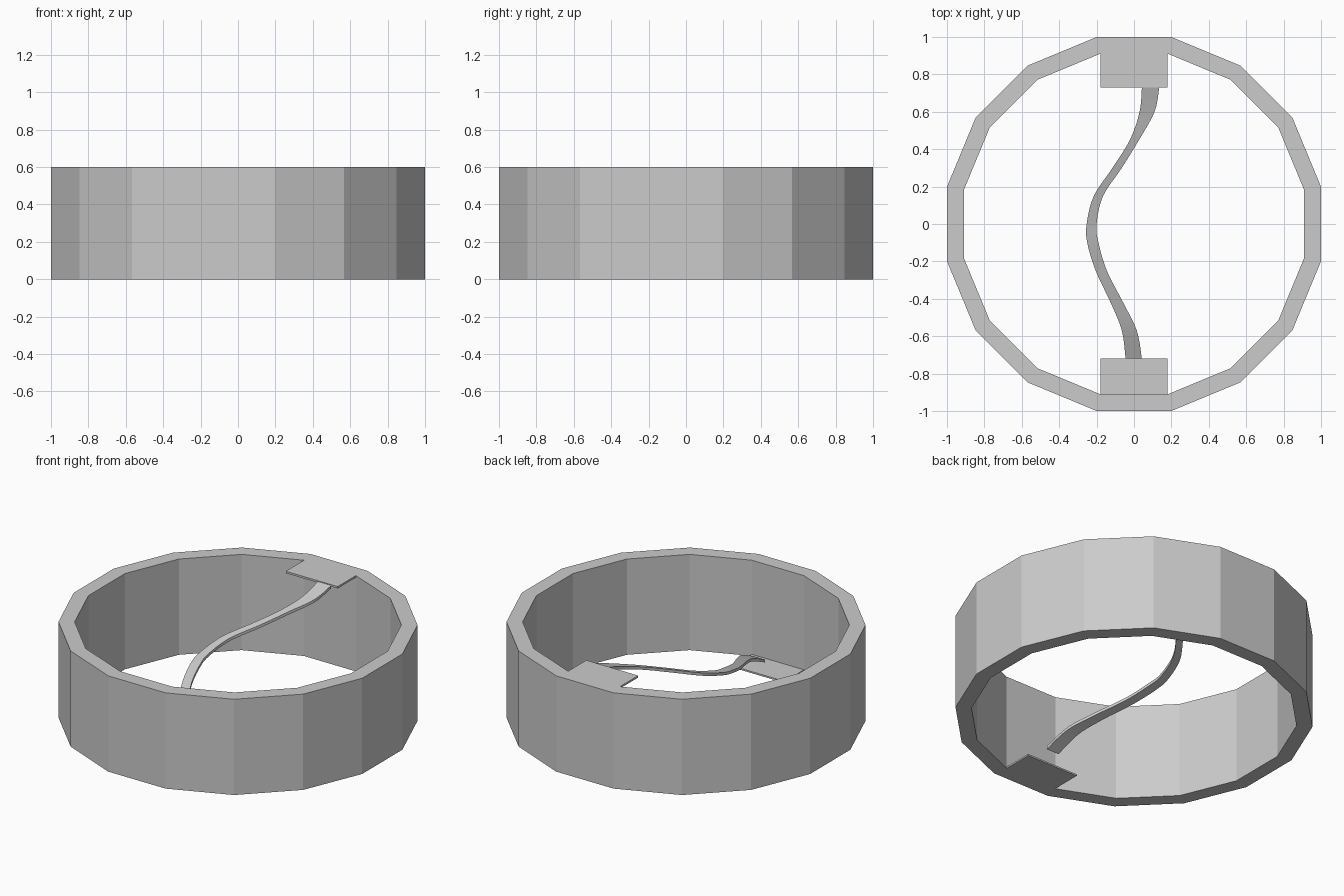
import bpy, bmesh, math

if "Cube" in bpy.data.objects:
    bpy.data.objects.remove(bpy.data.objects["Cube"])

grey = bpy.data.materials.new("light_grey")
grey.diffuse_color = (0.6, 0.6, 0.6, 1)
grey.use_nodes = True
grey.node_tree.nodes["Principled BSDF"].inputs["Base Color"].default_value = grey.diffuse_color


def finish(name, bm):
    bmesh.ops.recalc_face_normals(bm, faces=bm.faces)
    me = bpy.data.meshes.new(name)
    bm.to_mesh(me)
    bm.free()
    me.materials.append(grey)
    ob = bpy.data.objects.new(name, me)
    bpy.context.collection.objects.link(ob)
    return ob


def loft(name, sections, closed=False):
    """Join four-point cross-sections into a solid."""
    bm = bmesh.new()
    rows = [[bm.verts.new(p) for p in s] for s in sections]
    n = len(rows)
    for i in range(n if closed else n - 1):
        a, b = rows[i], rows[(i + 1) % n]
        for k in range(4):
            m = (k + 1) % 4
            bm.faces.new((a[k], a[m], b[m], b[k]))
    if not closed:
        bm.faces.new(rows[0])
        bm.faces.new(rows[-1])
    return finish(name, bm)


# Sixteen-sided band
H, SIDES = 0.6, 16
R_OUT = 1 / math.cos(math.pi / SIDES)
R_IN = 0.91 * R_OUT
ring = []
for i in range(SIDES):
    a = (i + 0.5) * 2 * math.pi / SIDES
    c, s = math.cos(a), math.sin(a)
    ring.append([(r * c, r * s, z) for r, z in
                 ((R_OUT, 0), (R_OUT, H), (R_IN, H), (R_IN, 0))])
loft("band", ring, closed=True)


# Thin end plates, one flush with the top rim and one with the bottom rim
def plate(name, y0, y1, z0, z1):
    loft(name, [[(x, y0, z0), (x, y1, z0), (x, y1, z1), (x, y0, z1)]
                for x in (-0.18, 0.18)])


plate("top_plate", 0.73, 0.915, H - 0.012, H)
plate("bottom_plate", -0.915, -0.72, 0, 0.01)

# Curved ramp: y, left edge, right edge, top height
KEYS = [(-0.72, -0.045, 0.042, 0.11), (-0.57, -0.065, 0.015, 0.18),
        (-0.42, -0.125, -0.058, 0.235), (-0.25, -0.205, -0.145, 0.29),
        (-0.1, -0.25, -0.19, 0.335), (0.0, -0.253, -0.2, 0.36),
        (0.15, -0.215, -0.165, 0.405), (0.3, -0.115, -0.065, 0.455),
        (0.45, -0.022, 0.027, 0.505), (0.6, 0.03, 0.11, 0.55),
        (0.73, 0.042, 0.135, 0.595)]


def spline(p0, p1, p2, p3, t):
    return [0.5 * (2 * b + (c - a) * t + (2 * a - 5 * b + 4 * c - d) * t * t
                   + (3 * b - a - 3 * c + d) * t ** 3)
            for a, b, c, d in zip(p0, p1, p2, p3)]


pts = [KEYS[0]] + KEYS + [KEYS[-1]]
path = [spline(*pts[i:i + 4], k / 5) for i in range(len(KEYS) - 1) for k in range(5)]
path.append(KEYS[-1])
T = 0.018
ramp = loft("curved_ramp", [[(l, y, z - T), (r, y, z - T), (r, y, z), (l, y, z)]
                            for y, l, r, z in path])
bpy.context.view_layer.objects.active = ramp
ramp.select_set(True)
bpy.ops.object.shade_smooth_by_angle(angle=math.radians(30))
